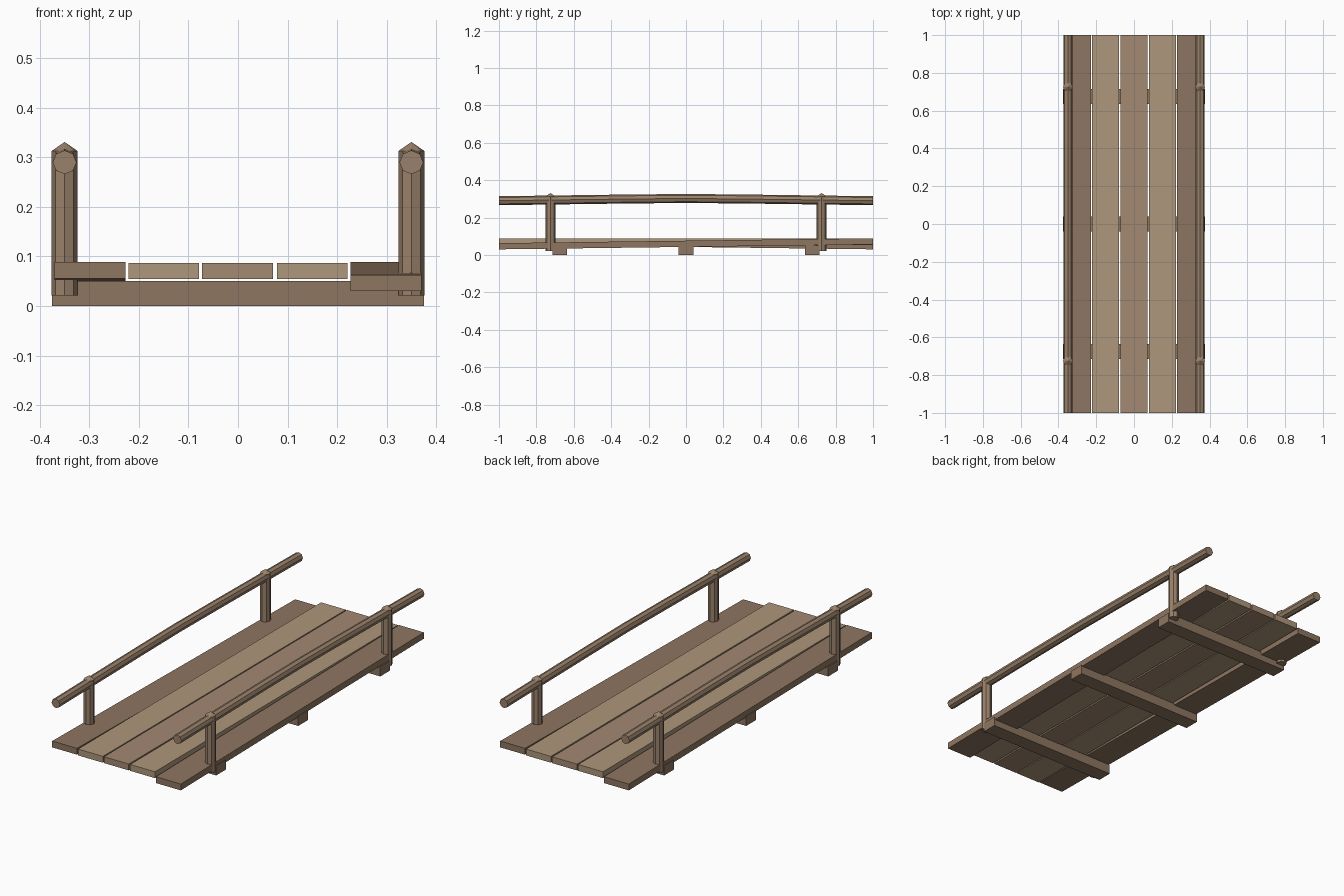
import bpy, bmesh, math
from mathutils import Vector, Matrix

if "Cube" in bpy.data.objects:
    bpy.data.objects.remove(bpy.data.objects["Cube"])


def material(name, r, g, b):
    m = bpy.data.materials.new(name)
    m.diffuse_color = (r, g, b, 1)
    m.use_nodes = True
    m.node_tree.nodes["Principled BSDF"].inputs["Base Color"].default_value = m.diffuse_color
    return m


DARK = material("dark_wood", 0.27, 0.18, 0.12)
MID = material("mid_wood", 0.37, 0.25, 0.17)
LIGHT = material("light_wood", 0.42, 0.31, 0.20)
POLE = material("pole_wood", 0.32, 0.22, 0.145)


def finish(bm, name, mat):
    bmesh.ops.recalc_face_normals(bm, faces=bm.faces)
    me = bpy.data.meshes.new(name)
    bm.to_mesh(me)
    bm.free()
    me.materials.append(mat)
    ob = bpy.data.objects.new(name, me)
    bpy.context.collection.objects.link(ob)
    return ob


def box(name, centre, size, mat, rise=0.0):
    """Box whose height changes by 'rise' along its run in y."""
    bm = bmesh.new()
    bmesh.ops.create_cube(bm, size=1)
    for v in bm.verts:
        slope = rise * v.co.y
        v.co = Vector([c + s * p for c, s, p in zip(centre, size, v.co)])
        v.co.z += slope
    return finish(bm, name, mat)


def tube(name, rings, axis, mat, sides=8):
    """Octagonal pole through (centre, radius) rings; axis is 'y' or 'z'."""
    bm = bmesh.new()
    loops = []
    for centre, r in rings:
        loop = []
        for i in range(sides):
            a = 2 * math.pi * i / sides
            u, w = r * math.cos(a), r * math.sin(a)
            off = Vector((u, 0, w)) if axis == 'y' else Vector((u, w, 0))
            loop.append(bm.verts.new(Vector(centre) + off))
        loops.append(loop)
    for a, b in zip(loops, loops[1:]):
        for i in range(sides):
            j = (i + 1) % sides
            bm.faces.new((a[i], a[j], b[j], b[i]))
    bm.faces.new(loops[0])
    bm.faces.new(loops[-1])
    bmesh.ops.remove_doubles(bm, verts=bm.verts, dist=0.0005)
    return finish(bm, name, mat)


# Cross beams under the deck
for i, y in enumerate((-0.675, 0, 0.675)):
    box(f"cross_beam_{i + 1}", (0, y, 0.025), (0.75, 0.08, 0.05), DARK)

# Deck planks: three level ones, the outer two tilted opposite ways
planks = [
    (-0.299, 0.0595, -0.026, DARK),
    (-0.150, 0.0705, 0, LIGHT),
    (-0.001, 0.0705, 0, MID),
    (0.150, 0.0705, 0, LIGHT),
    (0.299, 0.0595, 0.026, DARK),
]
for i, (x, z, rise, mat) in enumerate(planks):
    box(f"deck_plank_{i + 1}", (x, 0, z), (0.143, 2, 0.033), mat, rise)

# Posts with pointed tops, and gently arched handrails
for side, x in (("left", -0.35), ("right", 0.35)):
    for end, y in (("front", -0.725), ("back", 0.725)):
        tube(f"{side}_{end}_post",
             [((x, y, 0.021), 0.026), ((x, y, 0.313), 0.026), ((x, y, 0.331), 0.0)],
             'z', POLE)
    tube(f"{side}_handrail",
         [((x, -1, 0.290), 0.024), ((x, -0.33, 0.299), 0.024), ((x, 0, 0.302), 0.024),
          ((x, 0.33, 0.299), 0.024), ((x, 1, 0.290), 0.024)],
         'y', POLE)
